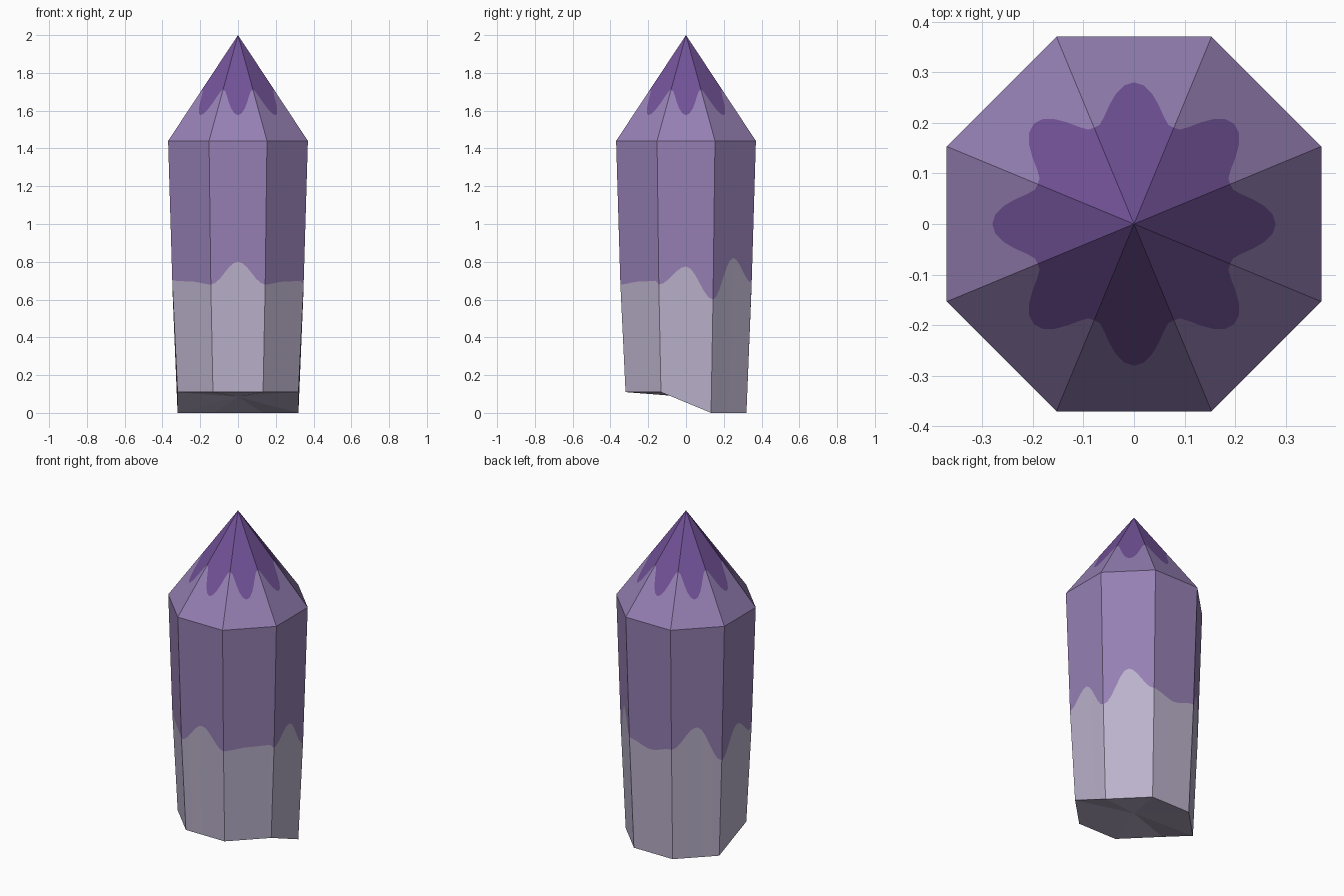
import bpy, bmesh, math
from mathutils import Vector

cube = bpy.data.objects.get("Cube")
if cube:
    bpy.data.objects.remove(cube, do_unlink=True)

SIDES, STEPS = 8, 12
SHOULDER_Z, SHOULDER_R, APEX_Z = 1.44, 0.37, 2.0

# Per face, counter-clockwise from +x: wave height at first corner, middle, second corner
WAVES = [(.68, .775, .60), (.60, .82, .69), (.69, .655, .69), (.69, .82, .60),
         (.60, .775, .68), (.70, .695, .68), (.68, .80, .68), (.68, .695, .70)]


def make_material(name, colour):
    mat = bpy.data.materials.new(name)
    mat.use_nodes = True
    mat.diffuse_color = (*colour, 1)
    mat.node_tree.nodes["Principled BSDF"].inputs["Base Color"].default_value = (*colour, 1)
    return mat


def ease(a, b, t):
    return a + (b - a) * (0.5 - 0.5 * math.cos(math.pi * t))


def face_point(side, t, apothem, z):
    """Point on a flat side; t runs from -1 to 1 between its corners."""
    angle = math.tau * side / SIDES
    across = apothem * math.tan(math.pi / SIDES) * t
    return Vector((apothem * math.cos(angle) - across * math.sin(angle),
                   apothem * math.sin(angle) + across * math.cos(angle), z))


def foot_height(corner):
    # The front half of the broken foot is chipped higher
    return 0.0 if math.sin(math.tau * (corner + 0.5) / SIDES) > 0 else 0.11


def column(side, step):
    t = 2 * step / STEPS - 1
    first, middle, last = WAVES[side]
    foot = foot_height(side - 1) * (1 - t) / 2 + foot_height(side) * (1 + t) / 2
    wave = ease(middle, last if t > 0 else first, abs(t))
    tip = ease(0.28, 0.19, abs(t))
    tip_z = APEX_Z - (APEX_Z - SHOULDER_Z) * tip / SHOULDER_R
    rows = [(0.32, foot), (0.348 + (wave - 0.7) * 0.03, wave),
            (SHOULDER_R, SHOULDER_Z), (tip, tip_z)]
    return [bm.verts.new(face_point(side, t, r, z)) for r, z in rows]


bm = bmesh.new()
columns = [column(s, i) for s in range(SIDES) for i in range(STEPS)]
apex = bm.verts.new((0, 0, APEX_Z))
foot_centre = bm.verts.new((0, 0, 0.085))

# Stone foot, shaft, crown and tip bands
BAND_MATERIALS = (0, 1, 1)
for a, b in zip(columns, columns[1:] + columns[:1]):
    for row, index in enumerate(BAND_MATERIALS):
        bm.faces.new((a[row], b[row], b[row + 1], a[row + 1])).material_index = index
    bm.faces.new((a[3], b[3], apex)).material_index = 2
    bm.faces.new((b[0], a[0], foot_centre)).material_index = 0

mesh = bpy.data.meshes.new("crystal_point")
bm.normal_update()
bm.to_mesh(mesh)
bm.free()
for mat in (make_material("pale_grey_lilac", (0.50, 0.445, 0.60)),
            make_material("soft_purple", (0.305, 0.217, 0.46)),
            make_material("deep_violet", (0.168, 0.085, 0.315))):
    mesh.materials.append(mat)
crystal = bpy.data.objects.new("crystal_point", mesh)
bpy.context.collection.objects.link(crystal)
